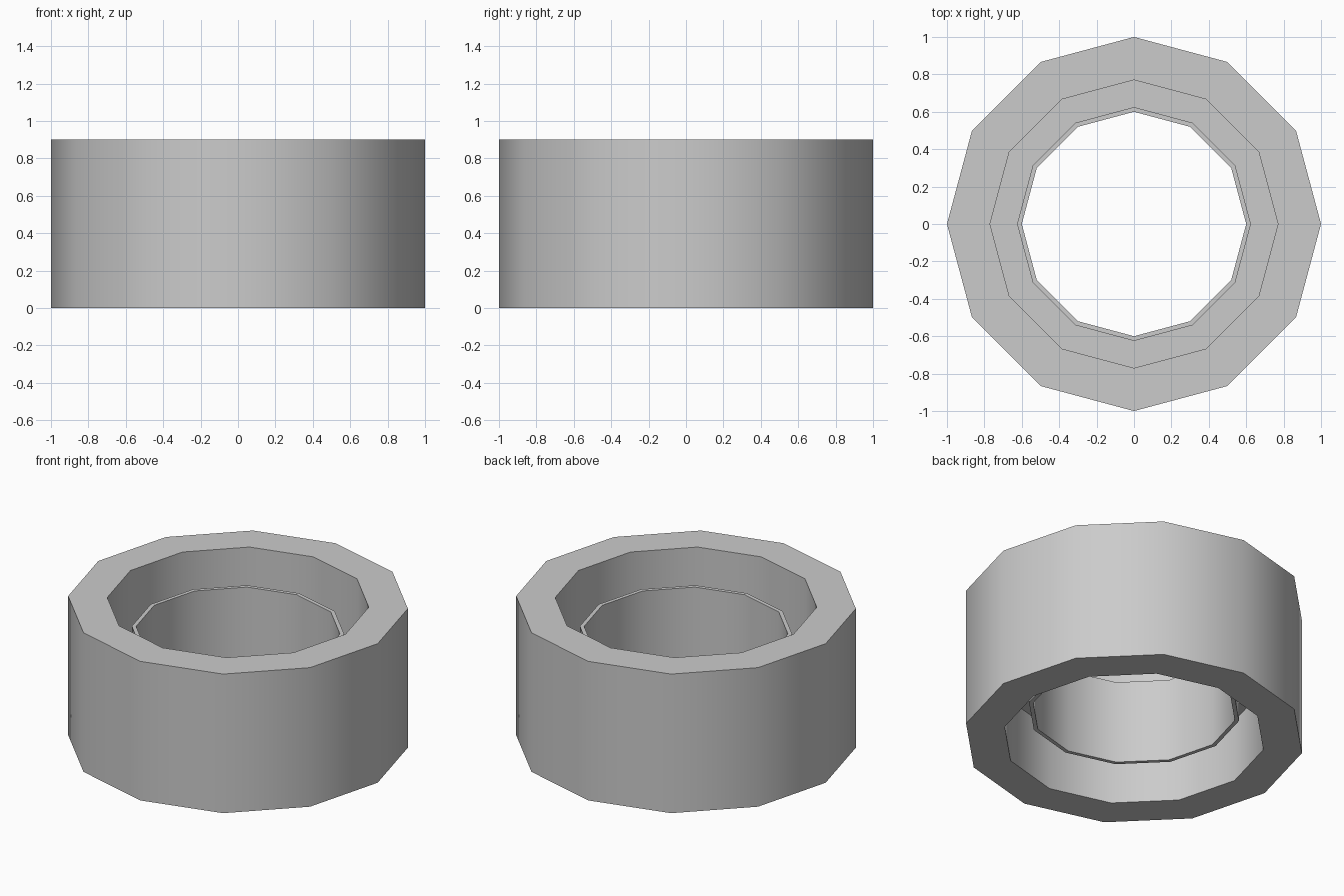
import bpy
import bmesh
import math

cube = bpy.data.objects.get("Cube")
if cube:
    bpy.data.objects.remove(cube, do_unlink=True)

SIDES = 12
MID = 0.45

grey = bpy.data.materials.new("plain_grey")
grey.use_nodes = True
colour = (0.6, 0.6, 0.6, 1)
grey.diffuse_color = colour
grey.node_tree.nodes["Principled BSDF"].inputs["Base Color"].default_value = colour


def ring(name, inner, outer, height):
    """Twelve-sided ring of rectangular section, centred on mid height."""
    low, high = MID - height / 2, MID + height / 2
    section = [(inner, low), (outer, low), (outer, high), (inner, high)]
    bm = bmesh.new()
    verts = [bm.verts.new((r, 0, z)) for r, z in section]
    edges = [bm.edges.new((verts[i - 1], verts[i])) for i in range(len(verts))]
    bmesh.ops.spin(bm, geom=verts + edges, cent=(0, 0, 0), axis=(0, 0, 1),
                   angle=math.tau, steps=SIDES, use_merge=True)
    bmesh.ops.remove_doubles(bm, verts=bm.verts, dist=0.0001)
    bmesh.ops.recalc_face_normals(bm, faces=bm.faces)
    mesh = bpy.data.meshes.new(name)
    bm.to_mesh(mesh)
    bm.free()
    mesh.materials.append(grey)
    obj = bpy.data.objects.new(name, mesh)
    bpy.context.collection.objects.link(obj)
    # Round walls smooth, rims sharp
    bpy.ops.object.select_all(action='DESELECT')
    obj.select_set(True)
    bpy.context.view_layer.objects.active = obj
    bpy.ops.object.shade_smooth_by_angle(angle=math.radians(40))
    return obj


# Heavy outer band, thin inner sleeve, and the web joining them
ring("outer_band", 0.77, 1.0, 0.9)
ring("inner_sleeve", 0.6, 0.625, 0.54)
ring("connecting_web", 0.615, 0.78, 0.09)
